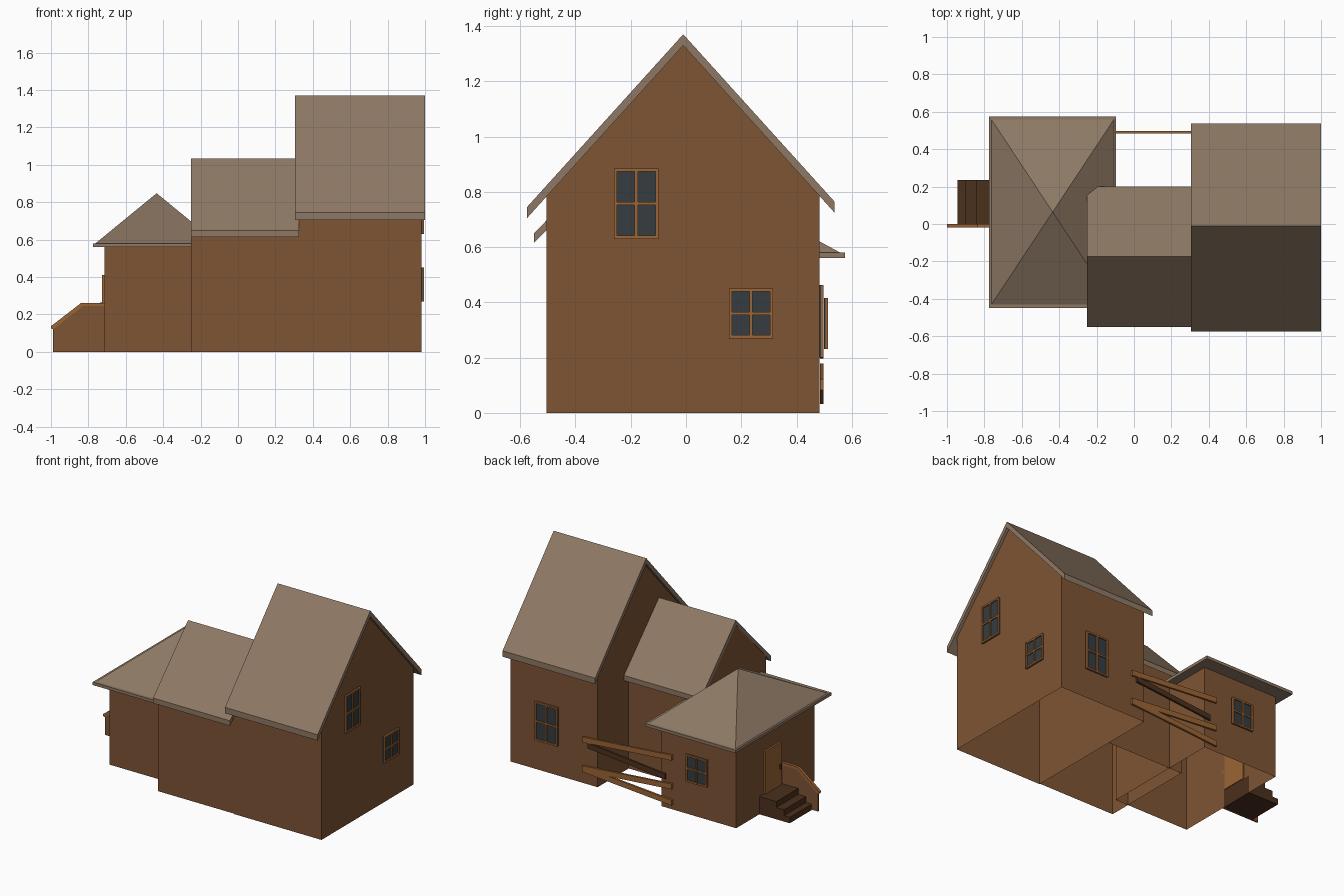
import bpy, bmesh
from mathutils import Vector

if "Cube" in bpy.data.objects:
    bpy.data.objects.remove(bpy.data.objects["Cube"])


def material(name, rgb):
    m = bpy.data.materials.new(name)
    m.diffuse_color = (*rgb, 1)
    m.use_nodes = True
    m.node_tree.nodes["Principled BSDF"].inputs["Base Color"].default_value = m.diffuse_color
    return m


WALL = material("wall_wood", (0.21, 0.09, 0.035))
ROOF = material("roof_tile", (0.27, 0.19, 0.13))
TRIM = material("light_wood", (0.33, 0.13, 0.035))
DARK = material("dark_wood", (0.07, 0.03, 0.012))
GLASS = material("glass", (0.035, 0.045, 0.05))


def finish(name, bm, mat, hollow=False):
    bmesh.ops.recalc_face_normals(bm, faces=bm.faces)
    if hollow:  # walls are open shells: no floor, no ceiling
        bm.normal_update()
        caps = [f for f in bm.faces if abs(f.normal.z) > 0.3]
        bmesh.ops.delete(bm, geom=caps, context='FACES')
    me = bpy.data.meshes.new(name)
    bm.to_mesh(me)
    bm.free()
    me.materials.append(mat)
    ob = bpy.data.objects.new(name, me)
    bpy.context.collection.objects.link(ob)
    return ob


def prism(name, pts, axis, a, b, mat, hollow=False):
    """Extrude a profile along x (points are y,z) or y (points are x,z)."""
    bm = bmesh.new()
    place = (lambda p, t: (t, p[0], p[1])) if axis == 'x' else (lambda p, t: (p[0], t, p[1]))
    f = bm.faces.new([bm.verts.new(place(p, a)) for p in pts])
    new = bmesh.ops.extrude_face_region(bm, geom=[f])['geom']
    step = Vector((b - a, 0, 0) if axis == 'x' else (0, b - a, 0))
    bmesh.ops.translate(bm, vec=step, verts=[v for v in new if isinstance(v, bmesh.types.BMVert)])
    return finish(name, bm, mat, hollow)


def box(name, x, y, z, mat, hollow=False):
    pts = [(x[0], z[0]), (x[1], z[0]), (x[1], z[1]), (x[0], z[1])]
    return prism(name, pts, 'y', y[0], y[1], mat, hollow)


def gable_house(name, wall_x, wall_y, roof_x, eave_y, ridge_y, ridge_z, slope, thick):
    def under(y):
        return ridge_z - thick - abs(y - ridge_y) * slope
    (y0, y1), (e0, e1) = wall_y, eave_y
    prism(name + "_walls", [(y0, 0), (y1, 0), (y1, under(y1)), (ridge_y, under(ridge_y)),
                            (y0, under(y0))], 'x', *wall_x, WALL, True)
    low = [(e0, under(e0)), (ridge_y, under(ridge_y)), (e1, under(e1))]
    prism(name + "_roof", low + [(y, z + thick) for y, z in reversed(low)], 'x', *roof_x, ROOF)


def window(name, side, face, u, z, depth=0.014):
    """Four-pane window facing +x ('x') or +y ('y'); u is its span along the wall."""
    def part(n, uu, zz, d0, d1, mat):
        d = (face + d0, face + d1)
        if side == 'x':
            box(n, d, uu, zz, mat)
        else:
            box(n, uu, d, zz, mat)
    w = 0.011
    part(name + "_glass", u, z, 0, depth * 0.4, GLASS)
    um, zm = sum(u) / 2, sum(z) / 2
    for i, c in enumerate((u[0] + w / 2, um, u[1] - w / 2)):
        part(f"{name}_stile_{i}", (c - w / 2, c + w / 2), z, 0, depth, TRIM)
    for i, c in enumerate((z[0] + w / 2, zm, z[1] - w / 2)):
        part(f"{name}_bar_{i}", u, (c - w / 2, c + w / 2), 0, depth * 0.95, TRIM)


# Tall house and middle house
gable_house("tall_house", (0.325, 0.98), (-0.505, 0.483), (0.305, 1.0),
            (-0.575, 0.537), -0.01, 1.37, 1.106, 0.04)
gable_house("middle_house", (-0.25, 0.325), (-0.5, 0.15), (-0.252, 0.325),
            (-0.55, 0.2), -0.175, 1.035, 1.027, 0.035)

# Low porch house with pyramid roof
box("porch_house_walls", (-0.715, -0.155), (-0.355, 0.483), (0, 0.565), WALL, True)
box("porch_roof_eave", (-0.775, -0.095), (-0.45, 0.575), (0.56, 0.58), ROOF)
bm = bmesh.new()
base = [bm.verts.new(p) for p in ((-0.762, -0.43, 0.58), (-0.108, -0.43, 0.58),
                                  (-0.108, 0.558, 0.58), (-0.762, 0.558, 0.58))]
apex = bm.verts.new((-0.435, 0.064, 0.848))
bm.faces.new(base)
for i in range(4):
    bm.faces.new((base[i], base[(i + 1) % 4], apex))
finish("porch_roof_pyramid", bm, ROOF)

# Windows
window("upper_side_window", 'x', 0.98, (-0.26, -0.10), (0.63, 0.885))
window("lower_side_window", 'x', 0.98, (0.155, 0.315), (0.27, 0.45))
window("tall_back_window", 'y', 0.483, (0.62, 0.79), (0.2, 0.462))
window("porch_back_window", 'y', 0.5, (-0.515, -0.355), (0.232, 0.416))

# Door and handle
box("door", (-0.727, -0.71), (0.01, 0.185), (0.12, 0.41), TRIM)
box("door_handle", (-0.738, -0.727), (0.026, 0.038), (0.235, 0.265), DARK)

# Steps as one stepped profile
prism("steps", [(-0.715, 0), (-0.943, 0), (-0.943, 0.04), (-0.90, 0.04), (-0.90, 0.08),
                (-0.842, 0.08), (-0.842, 0.12), (-0.715, 0.12)], 'y', 0.0, 0.235, DARK)

# Stair side panel and handrail
prism("stair_side_panel", [(-0.715, 0), (-0.988, 0), (-0.988, 0.125), (-0.832, 0.248),
                           (-0.715, 0.248)], 'y', -0.016, -0.004, WALL)
prism("handrail", [(-0.715, 0.245), (-0.83, 0.245), (-0.988, 0.12), (-1.0, 0.127),
                   (-1.0, 0.137), (-0.838, 0.262), (-0.715, 0.262)], 'y', -0.02, 0.0, TRIM)

# Crooked fence rails: left x, z and right x, z of each centre line
rails = [(0.43, 0.30, -0.24, 0.355, TRIM), (0.39, 0.27, -0.19, 0.215, DARK),
         (0.43, 0.105, -0.24, 0.16, TRIM), (0.43, 0.10, -0.24, 0.05, TRIM)]
for i, (xa, za, xb, zb, mat) in enumerate(rails):
    h = 0.018
    prism(f"fence_rail_{i}", [(xa, za - h), (xb, zb - h), (xb, zb + h), (xa, za + h)],
          'y', 0.484, 0.498, mat)
